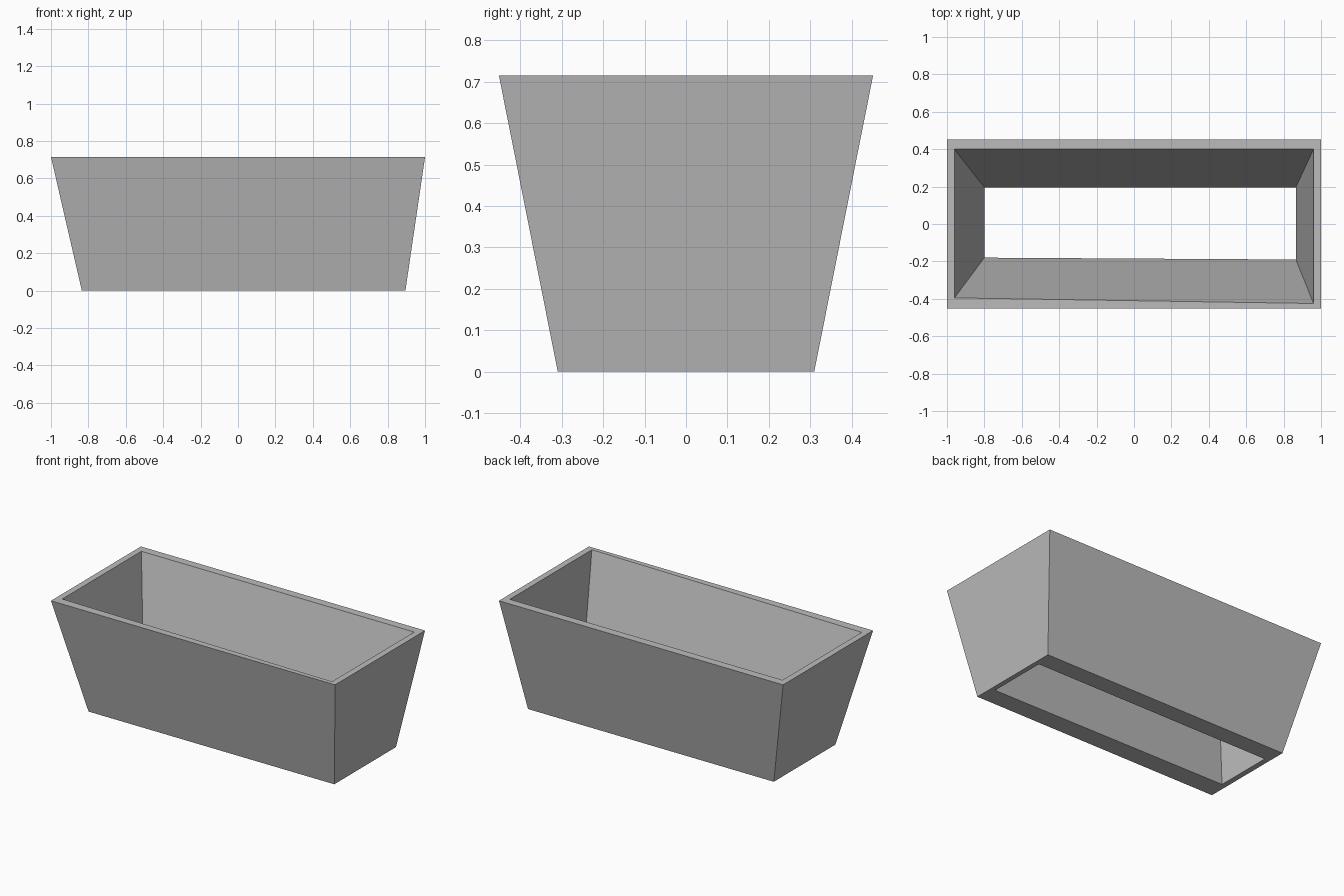
import bpy
import bmesh

cube = bpy.data.objects.get("Cube")
if cube:
    bpy.data.objects.remove(cube, do_unlink=True)

HEIGHT = 0.715

# Plain grey finish
grey = bpy.data.materials.new("plain_grey")
grey.use_nodes = True
colour = (0.5, 0.5, 0.5, 1)
grey.diffuse_color = colour
grey.node_tree.nodes["Principled BSDF"].inputs["Base Color"].default_value = colour


def add_ring(bm, left, right, front_left, front_right, back, z):
    """Four corners, counter-clockwise from the front left of the plan."""
    corners = [(left, front_left), (right, front_right), (right, back), (left, back)]
    return [bm.verts.new((x, y, z)) for x, y in corners]


# Tapered trough: outer wall, top rim, inner wall and open bottom rim
bm = bmesh.new()
rings = [
    add_ring(bm, -0.835, 0.895, -0.31, -0.31, 0.31, 0),
    add_ring(bm, -1, 1, -0.452, -0.452, 0.452, HEIGHT),
    add_ring(bm, -0.96, 0.96, -0.395, -0.425, 0.4, HEIGHT),
    add_ring(bm, -0.8, 0.865, -0.18, -0.19, 0.195, 0),
]
for a, b in zip(rings, rings[1:] + rings[:1]):
    for i in range(4):
        j = (i + 1) % 4
        bm.faces.new((a[i], a[j], b[j], b[i]))
bmesh.ops.recalc_face_normals(bm, faces=bm.faces)

mesh = bpy.data.meshes.new("planter_trough")
bm.to_mesh(mesh)
bm.free()
mesh.materials.append(grey)
trough = bpy.data.objects.new("planter_trough", mesh)
bpy.context.collection.objects.link(trough)
